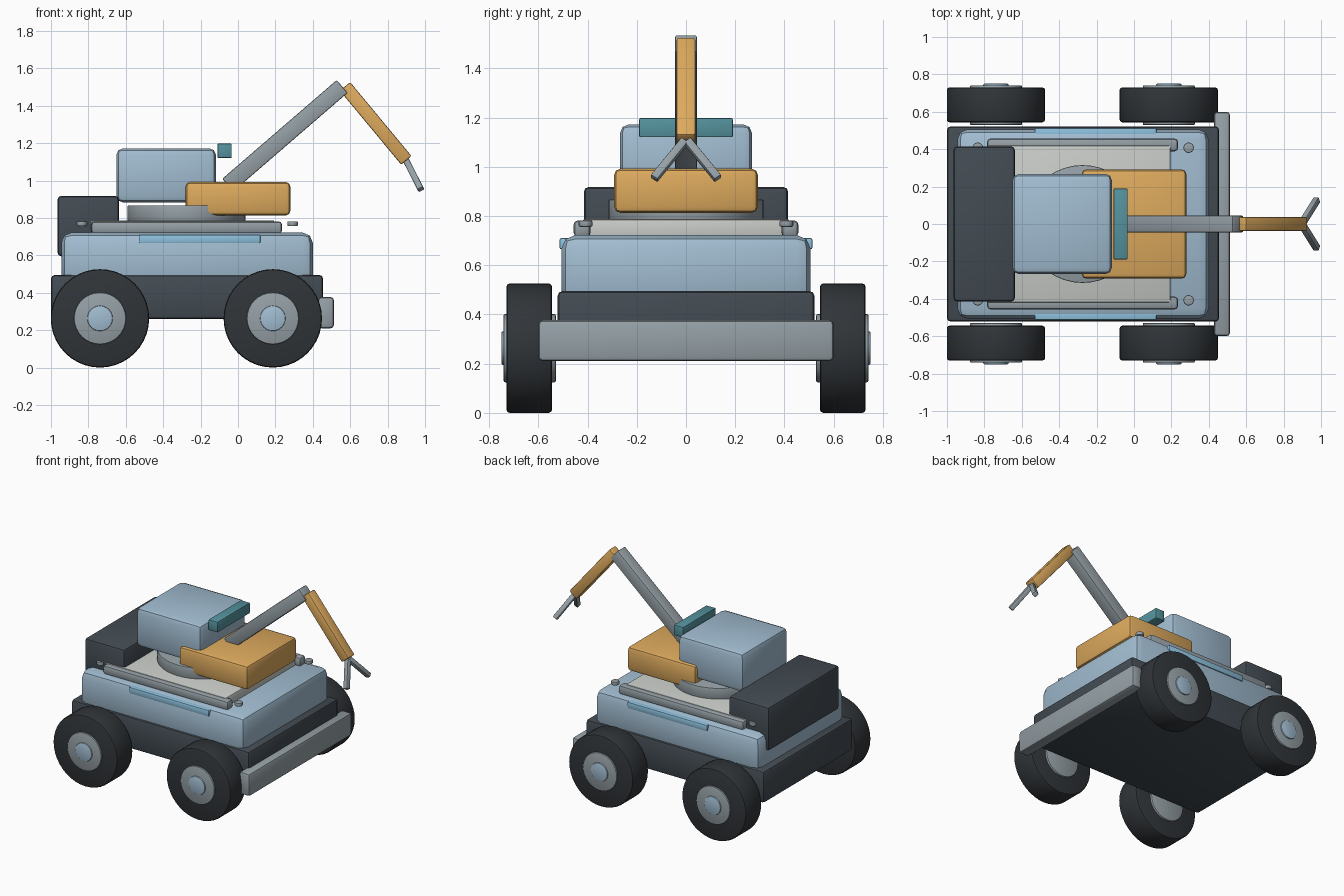
import bpy, bmesh
from math import radians
from mathutils import Vector, Matrix

if "Cube" in bpy.data.objects:
    bpy.data.objects.remove(bpy.data.objects["Cube"])


def material(name, color):
    m = bpy.data.materials.new(name)
    m.diffuse_color = (*color, 1)
    m.use_nodes = True
    m.node_tree.nodes["Principled BSDF"].inputs["Base Color"].default_value = m.diffuse_color
    return m


BLUE = material("pale_blue", (0.36, 0.51, 0.64))
TRIM = material("sky_blue", (0.27, 0.54, 0.74))
DARK = material("charcoal", (0.055, 0.07, 0.085))
RUBBER = material("rubber", (0.03, 0.035, 0.04))
ORANGE = material("orange", (0.72, 0.40, 0.11))
TEAL = material("teal", (0.09, 0.29, 0.34))
STEEL = material("steel", (0.30, 0.35, 0.38))
DECK = material("deck_grey", (0.58, 0.60, 0.57))


def finish(name, bm, mat, bevel, segments):
    """Bevel the sharp edges and turn the bmesh into a shaded object."""
    bmesh.ops.recalc_face_normals(bm, faces=bm.faces)
    if bevel:
        sharp = [e for e in bm.edges if e.calc_face_angle(0) > radians(50)]
        bmesh.ops.bevel(bm, geom=sharp, offset=bevel, segments=segments,
                        profile=0.5, affect='EDGES', clamp_overlap=True)
    mesh = bpy.data.meshes.new(name)
    bm.to_mesh(mesh)
    bm.free()
    mesh.materials.append(mat)
    obj = bpy.data.objects.new(name, mesh)
    bpy.context.collection.objects.link(obj)
    bpy.ops.object.select_all(action='DESELECT')
    obj.select_set(True)
    bpy.context.view_layer.objects.active = obj
    bpy.ops.object.shade_smooth_by_angle(angle=radians(35))
    return obj


def box(name, x, y, z, mat, bevel=0.015, segments=2):
    """Box from (min, max) ranges."""
    bm = bmesh.new()
    bmesh.ops.create_cube(bm, size=1)
    for v in bm.verts:
        v.co = [(r[0] + r[1]) / 2 + c * (r[1] - r[0]) for r, c in zip((x, y, z), v.co)]
    return finish(name, bm, mat, bevel, segments)


def bar(name, a, b, width, depth, mat, bevel=0.008):
    """Square bar between two points; width runs sideways."""
    a, b = Vector(a), Vector(b)
    axis = (b - a).normalized()
    side = Vector((0, 1, 0))
    side = (side - axis * side.dot(axis)).normalized()
    other = side.cross(axis)
    mid = (a + b) / 2
    bm = bmesh.new()
    bmesh.ops.create_cube(bm, size=1)
    for v in bm.verts:
        c = v.co.copy()
        v.co = mid + side * c.x * width + other * c.y * depth + axis * c.z * (b - a).length
    return finish(name, bm, mat, bevel, 2)


def cylinder(name, center, radius, depth, mat, along_y=False, bevel=0.01, sides=32):
    bm = bmesh.new()
    rot = Matrix.Rotation(radians(90), 4, 'X') if along_y else Matrix()
    bmesh.ops.create_cone(bm, cap_ends=True, segments=sides, radius1=radius,
                          radius2=radius, depth=depth,
                          matrix=Matrix.Translation(center) @ rot)
    return finish(name, bm, mat, bevel, 2)


# Chassis, body and front bumper
box("chassis", (-1.0, 0.455), (-0.522, 0.522), (0.26, 0.495), DARK, 0.02)
box("body", (-0.945, 0.40), (-0.506, 0.506), (0.43, 0.722), BLUE, 0.055)
box("bumper", (0.428, 0.513), (-0.60, 0.60), (0.21, 0.377), STEEL, 0.018)

# Deck and rear pack
box("deck_plate", (-0.785, 0.195), (-0.42, 0.42), (0.70, 0.787), DECK, 0.008)
box("rear_pack", (-0.965, -0.637), (-0.415, 0.415), (0.595, 0.918), DARK, 0.02)

# Wheels, side trims, deck rails and bolts on both sides
for s, side in ((-1, "front"), (1, "back")):
    def span(lo, hi):
        return tuple(sorted((s * lo, s * hi)))
    for x, end in ((-0.738, "left"), (0.186, "right")):
        tag = f"{side}_{end}"
        cylinder(f"tire_{tag}", (x, s * 0.637, 0.263), 0.263, 0.186, RUBBER, True, 0.014, 40)
        cylinder(f"rim_{tag}", (x, s * 0.635, 0.263), 0.139, 0.212, STEEL, True, 0.006)
        cylinder(f"hub_{tag}", (x, s * 0.70, 0.263), 0.068, 0.10, BLUE, True, 0.006, 24)
    box(f"side_trim_{side}", (-0.53, 0.12), span(0.46, 0.513), (0.665, 0.71), TRIM, 0.006)
    box(f"deck_rail_{side}", (-0.785, 0.235), span(0.388, 0.457), (0.715, 0.782), STEEL, 0.018)
    for x, end in ((-0.835, "left"), (0.292, "right")):
        cylinder(f"bolt_{side}_{end}", (x, s * 0.408, 0.769), 0.028, 0.026, STEEL,
                 False, 0.006, 16)

# Turret, cabin and visor
cylinder("turret_ring", (-0.275, 0, 0.825), 0.315, 0.085, STEEL, False, 0.006, 40)
box("cabin", (-0.65, -0.118), (-0.268, 0.268), (0.883, 1.172), BLUE, 0.035)
box("visor", (-0.11, -0.034), (-0.19, 0.19), (1.12, 1.198), TEAL, 0.006)
box("arm_base", (-0.28, 0.28), (-0.292, 0.292), (0.813, 0.992), ORANGE, 0.025)

# Arm and two-finger gripper
bar("upper_arm", (-0.055, 0, 0.975), (0.557, 0, 1.503), 0.09, 0.09, STEEL)
bar("forearm", (0.572, 0, 1.503), (0.90, 0, 1.108), 0.076, 0.072, ORANGE)
for s, side in ((-1, "front"), (1, "back")):
    bar(f"finger_{side}", (0.90, s * 0.005, 1.105), (0.978, s * 0.13, 0.952),
        0.034, 0.034, STEEL, 0.006)
